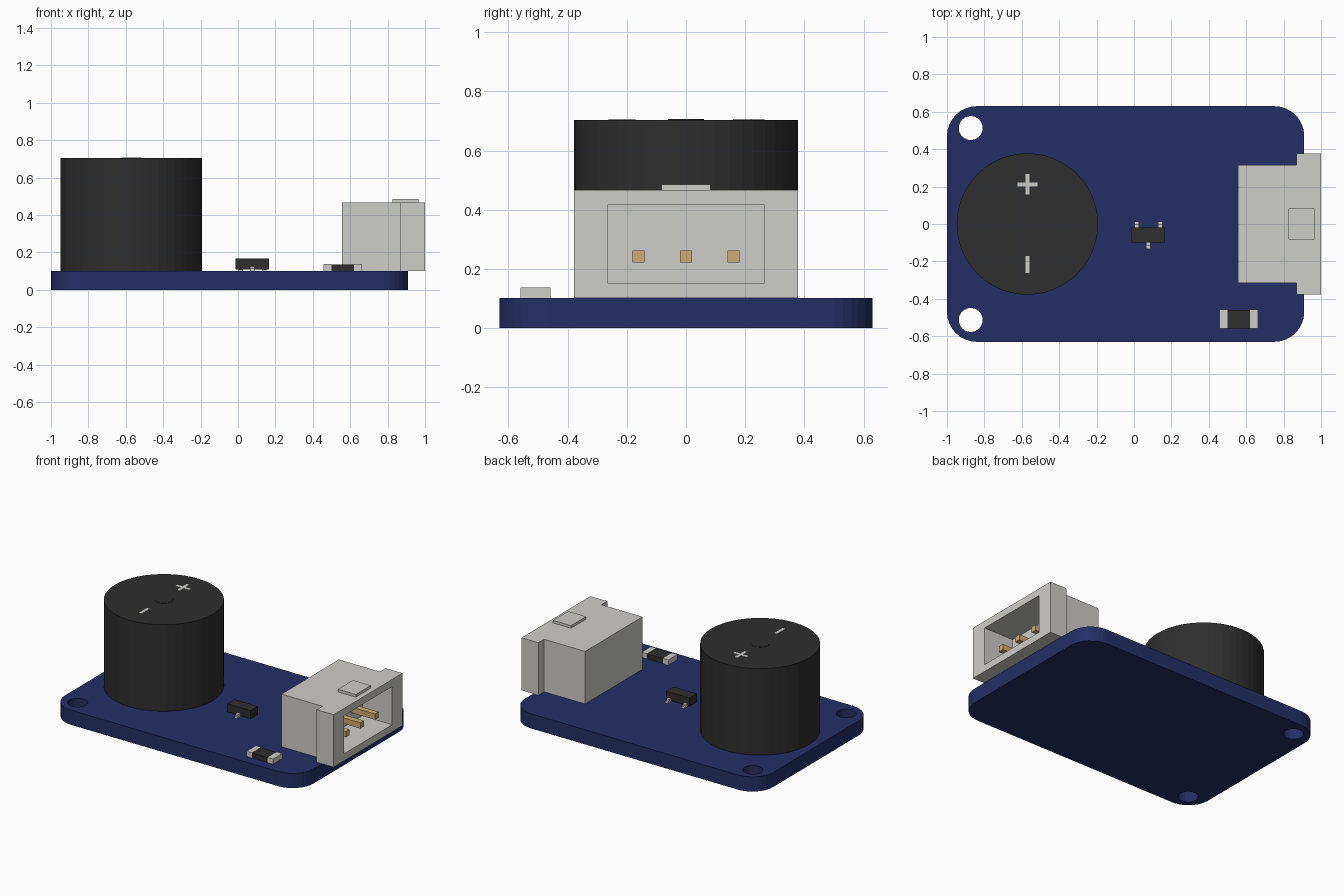
import bpy, bmesh
from math import sin, cos, pi
from mathutils import Vector

if "Cube" in bpy.data.objects:
    bpy.data.objects.remove(bpy.data.objects["Cube"], do_unlink=True)


def srgb(c):
    c /= 255
    return c / 12.92 if c <= 0.04045 else ((c + 0.055) / 1.055) ** 2.4


def material(name, r, g, b):
    m = bpy.data.materials.new(name)
    m.use_nodes = True
    color = (srgb(r), srgb(g), srgb(b), 1)
    m.diffuse_color = color
    m.node_tree.nodes["Principled BSDF"].inputs["Base Color"].default_value = color
    return m


navy = material("navy board", 36, 47, 101)
black = material("black plastic", 46, 46, 46)
ivory = material("pale grey plastic", 206, 205, 200)
gold = material("gold pin", 206, 172, 114)


def prism(name, outline, z0, z1, mat):
    """Extrude a counter-clockwise xy outline from z0 to z1."""
    bm = bmesh.new()
    face = bm.faces.new([bm.verts.new((x, y, z0)) for x, y in outline])
    top = bmesh.ops.extrude_face_region(bm, geom=[face])["geom"]
    verts = [v for v in top if isinstance(v, bmesh.types.BMVert)]
    bmesh.ops.translate(bm, verts=verts, vec=Vector((0, 0, z1 - z0)))
    bmesh.ops.recalc_face_normals(bm, faces=bm.faces)
    mesh = bpy.data.meshes.new(name)
    bm.to_mesh(mesh)
    bm.free()
    mesh.materials.append(mat)
    obj = bpy.data.objects.new(name, mesh)
    bpy.context.scene.collection.objects.link(obj)
    return obj


def box(name, x0, x1, y0, y1, z0, z1, mat):
    return prism(name, [(x0, y0), (x1, y0), (x1, y1), (x0, y1)], z0, z1, mat)


def circle(cx, cy, r, n):
    return [(cx + r * cos(2 * pi * i / n), cy + r * sin(2 * pi * i / n)) for i in range(n)]


def rounded_rect(x0, x1, y0, y1, r, n):
    corners = [(x1 - r, y1 - r), (x0 + r, y1 - r), (x0 + r, y0 + r), (x1 - r, y0 + r)]
    return [(cx + r * cos((k + i / n) * pi / 2), cy + r * sin((k + i / n) * pi / 2))
            for k, (cx, cy) in enumerate(corners) for i in range(n + 1)]


def cut(target, cutter):
    cutter.hide_render = True
    mod = target.modifiers.new("cut", "BOOLEAN")
    mod.operation = "DIFFERENCE"
    mod.solver = "EXACT"
    mod.object = cutter
    bpy.context.view_layer.objects.active = target
    bpy.ops.object.modifier_apply(modifier=mod.name)
    bpy.data.objects.remove(cutter, do_unlink=True)


# Circuit board with two mounting holes
TOP = 0.102
board = prism("circuit_board", rounded_rect(-1, 0.91, -0.63, 0.63, 0.16, 8), 0, TOP, navy)
for y in (-0.513, 0.513):
    cut(board, prism("hole_cutter", circle(-0.873, y, 0.064, 32), -0.1, 0.3, navy))

# Buzzer with raised centre disc and polarity marks
BX, BZ = -0.57, 0.704
prism("buzzer", circle(BX, 0, 0.378, 48), TOP, BZ, black)
prism("buzzer_centre", circle(BX, 0, 0.06, 24), BZ, BZ + 0.002, black)
h, a = 0.011, 0.054
plus = [(h, -a), (h, -h), (a, -h), (a, h), (h, h), (h, a),
        (-h, a), (-h, h), (-a, h), (-a, -h), (-h, -h), (-h, -a)]
prism("plus_mark", [(BX + x, 0.212 + y) for x, y in plus], BZ, BZ + 0.003, ivory)
box("minus_mark", BX - h, BX + h, -0.262, -0.17, BZ, BZ + 0.003, ivory)

# Connector housing, open towards +x
half = [(0.555, -0.315), (0.87, -0.315), (0.87, -0.378), (1, -0.378)]
shape = half + [(x, -y) for x, y in reversed(half)]
housing = prism("connector_housing", shape, TOP, 0.467, ivory)
cut(housing, box("cavity_cutter", 0.77, 1.1, -0.265, 0.265, 0.152, 0.417, ivory))
box("connector_tab", 0.826, 0.964, -0.083, 0.083, 0.467, 0.485, ivory)
for i, y in enumerate((-0.16, 0, 0.16)):
    box(f"connector_pin_{i + 1}", 0.75, 0.955, y - 0.02, y + 0.02, 0.222, 0.262, gold)

# Transistor with three bent leads
box("transistor_body", -0.013, 0.167, -0.1, -0.02, 0.11, 0.167, black)
for i, (x, side) in enumerate(((0.014, 1), (0.14, 1), (0.077, -1))):
    edge = -0.06 + side * 0.04
    for part, near, far, z0, z1 in (("shoulder", -0.01, 0.018, 0.106, 0.126),
                                    ("foot", 0.008, 0.034, TOP, 0.114)):
        ys = sorted((edge + side * near, edge + side * far))
        box(f"transistor_{part}_{i + 1}", x - 0.012, x + 0.012, *ys, z0, z1, ivory)

# Chip resistor with end caps
box("resistor_body", 0.499, 0.62, -0.558, -0.46, TOP, 0.136, black)
box("resistor_cap_right", 0.457, 0.499, -0.56, -0.458, TOP, 0.138, ivory)
box("resistor_cap_left", 0.62, 0.662, -0.56, -0.458, TOP, 0.138, ivory)
